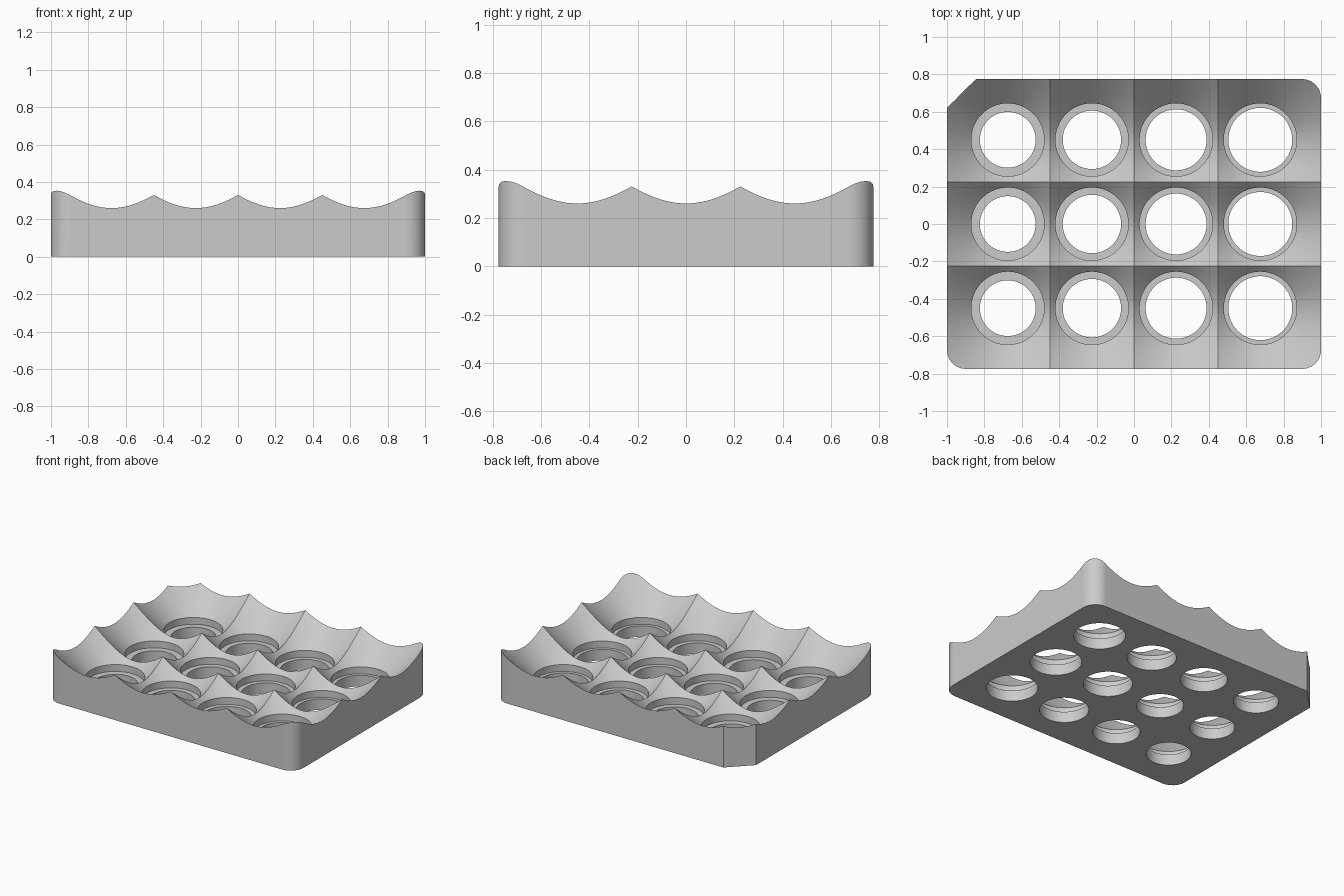
import bpy, bmesh
from math import atan2, cos, sin, pi, hypot, sqrt

cube = bpy.data.objects.get("Cube")
if cube:
    bpy.data.objects.remove(cube, do_unlink=True)

PITCH = 0.45                 # spacing of the cups
HALF = PITCH / 2
HX, HY = 1.0, 0.775          # half size of the tray
MARGIN = 0.325               # cup centre to outer wall
CORNER = 0.1                 # rounded corner radius
CHAMFER = 0.155              # cut on the back right corner
RIM_R, LEDGE_Z = 0.195, 0.08
HOLES = [0.149, 0.156, 0.163, 0.171]   # hole radius per column


def cone_z(d):
    return d - 0.065


# Ray angles shared by all cups, so that neighbours meet edge to edge
angles = {round(2 * pi * i / 96 - pi, 5) for i in range(1, 97)}
for a, b in ((HALF, MARGIN), (MARGIN - CHAMFER, MARGIN)):
    for u, v in ((a, b), (b, a)):
        for sx in (1, -1):
            for sy in (1, -1):
                angles.add(round(atan2(sy * v, sx * u), 5))
angles = sorted(angles)


def reach(cx, cy, t):
    """Distance from a cup centre to the edge of its cell."""
    c, s = cos(t), sin(t)
    sx, sy = (1 if c > 0 else -1), (1 if s > 0 else -1)
    out_x = abs(cx + sx * PITCH) > HX
    out_y = abs(cy + sy * PITCH) > HY
    bx = MARGIN if out_x else HALF
    by = MARGIN if out_y else HALF
    d = min(bx / max(abs(c), 1e-9), by / max(abs(s), 1e-9))
    if out_x and out_y:
        if sx < 0 and sy > 0:            # chamfered corner
            d = min(d, (2 * MARGIN - CHAMFER) / (abs(c) + abs(s)))
        elif min(abs(c), abs(s)) * d > 0 and abs(c) * d > HALF and abs(s) * d > HALF:
            k = HALF * (abs(c) + abs(s))  # rounded corner
            d = k + sqrt(k * k - 2 * HALF * HALF + CORNER * CORNER)
    return d


# Each cup: underside, hole, ledge, counterbore wall and conical dish
bm = bmesh.new()
for col, hole_r in enumerate(HOLES):
    for row in range(3):
        cx, cy = (col - 1.5) * PITCH, (row - 1) * PITCH
        rays = []
        for t in angles:
            d = reach(cx, cy, t)
            section = [(d, 0), (hole_r, 0), (hole_r, LEDGE_Z), (RIM_R, LEDGE_Z),
                       (RIM_R, cone_z(RIM_R)), (d, cone_z(d))]
            rays.append([bm.verts.new((cx + r * cos(t), cy + r * sin(t), z))
                         for r, z in section])
        for i, ray in enumerate(rays):
            prev = rays[i - 1]
            for j in range(len(ray) - 1):
                bm.faces.new((prev[j], ray[j], ray[j + 1], prev[j + 1]))
bmesh.ops.remove_doubles(bm, verts=bm.verts, dist=0.0003)

# Outer wall joins the dish edge to the underside edge
low = {}
outline = [e for e in bm.edges if e.is_boundary]
for e in outline:
    for v in e.verts:
        if v.co.z < 0.001:
            low[(round(v.co.x, 3), round(v.co.y, 3))] = v


def below(v):
    return min(low.values(), key=lambda w: hypot(w.co.x - v.co.x, w.co.y - v.co.y))


for e in outline:
    a, b = e.verts
    if a.co.z > 0.001:
        bm.faces.new((a, b, below(b), below(a)))
bmesh.ops.recalc_face_normals(bm, faces=bm.faces)

mesh = bpy.data.meshes.new("tray")
bm.to_mesh(mesh)
bm.free()
tray = bpy.data.objects.new("tray", mesh)
bpy.context.collection.objects.link(tray)

# Single grey material
grey = bpy.data.materials.new("light grey")
grey.use_nodes = True
colour = (0.6, 0.6, 0.6, 1)
grey.diffuse_color = colour
grey.node_tree.nodes["Principled BSDF"].inputs["Base Color"].default_value = colour
mesh.materials.append(grey)

bpy.ops.object.select_all(action='DESELECT')
tray.select_set(True)
bpy.context.view_layer.objects.active = tray
bpy.ops.object.shade_smooth_by_angle(angle=pi / 6)
